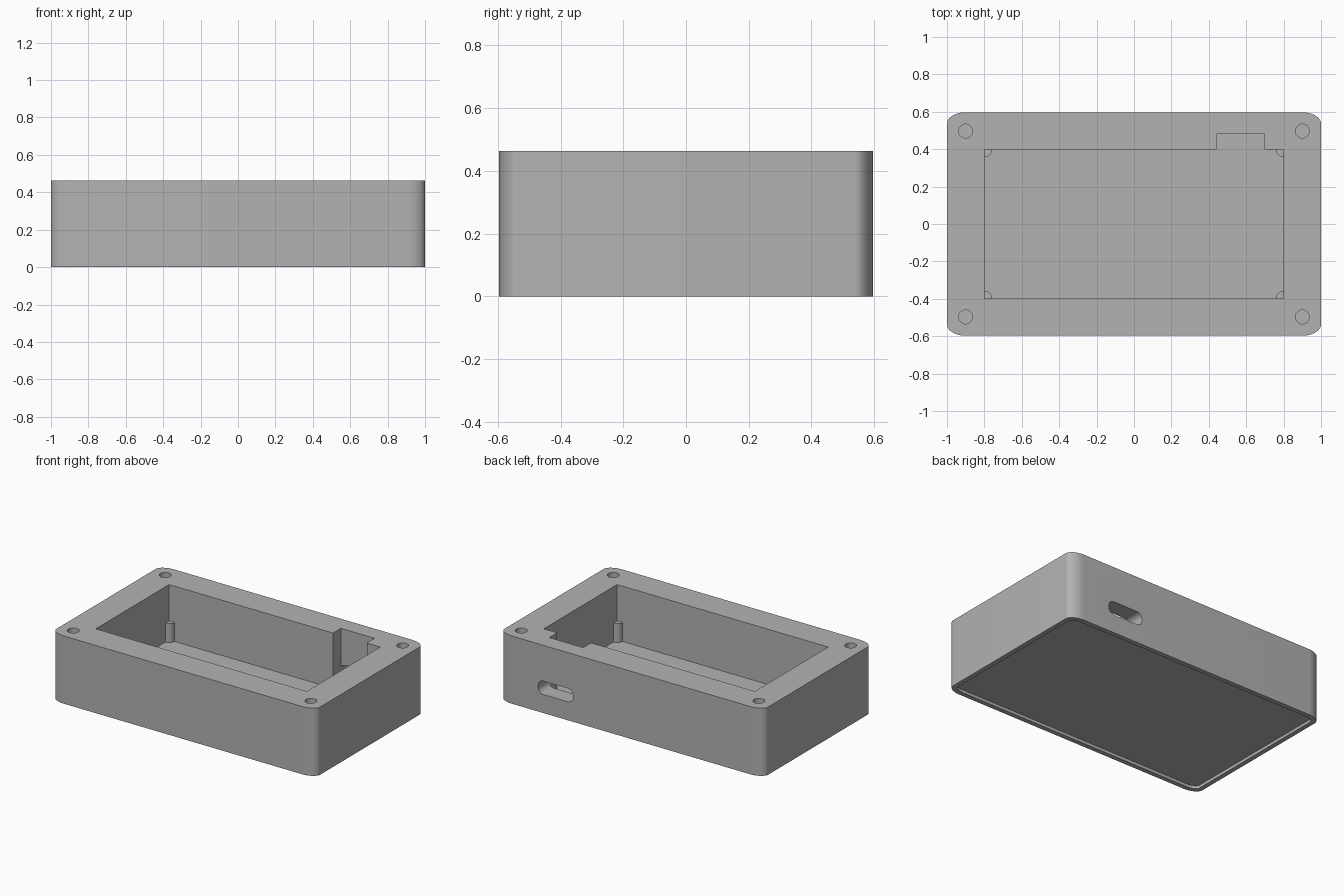
import bpy, bmesh
from math import cos, sin, pi

cube = bpy.data.objects.get("Cube")
if cube:
    bpy.data.objects.remove(cube, do_unlink=True)

grey = bpy.data.materials.new("plain grey")
grey.use_nodes = True
grey.diffuse_color = (0.45, 0.45, 0.45, 1)
grey.node_tree.nodes["Principled BSDF"].inputs["Base Color"].default_value = (0.45, 0.45, 0.45, 1)


def rounded(hx, hy, rx=0.0, ry=0.0, steps=12):
    """Rectangle outline with elliptical corners, counter-clockwise."""
    if rx == 0:
        return [(hx, -hy), (hx, hy), (-hx, hy), (-hx, -hy)]
    pts = []
    for q, (sx, sy) in enumerate([(1, 1), (-1, 1), (-1, -1), (1, -1)]):
        for i in range(steps + 1):
            a = (q + i / steps) * pi / 2
            pts.append((sx * (hx - rx) + rx * cos(a), sy * (hy - ry) + ry * sin(a)))
    return pts


def circle(r, n=32):
    return [(r * cos(2 * pi * i / n), r * sin(2 * pi * i / n)) for i in range(n)]


def prism(name, outline, low, high, centre=(0, 0), along_y=False):
    """Extrude an outline along z, or an xz outline along y."""
    bm = bmesh.new()

    def place(u, v, w):
        u, v = u + centre[0], v + centre[1]
        return (u, w, v) if along_y else (u, v, w)

    rings = [[bm.verts.new(place(u, v, w)) for u, v in outline] for w in (low, high)]
    n = len(outline)
    bm.faces.new(rings[0])
    bm.faces.new(rings[1])
    for i in range(n):
        j = (i + 1) % n
        bm.faces.new((rings[0][i], rings[0][j], rings[1][j], rings[1][i]))
    bmesh.ops.recalc_face_normals(bm, faces=bm.faces)
    mesh = bpy.data.meshes.new(name)
    bm.to_mesh(mesh)
    bm.free()
    mesh.materials.append(grey)
    obj = bpy.data.objects.new(name, mesh)
    bpy.context.collection.objects.link(obj)
    return obj


def combine(body, tool, operation):
    tool.hide_render = True
    mod = body.modifiers.new(tool.name, "BOOLEAN")
    mod.operation, mod.solver, mod.object = operation, "EXACT", tool
    bpy.context.view_layer.objects.active = body
    bpy.ops.object.modifier_apply(modifier=mod.name)
    bpy.data.objects.remove(tool, do_unlink=True)


HX, HY, TOP, FLOOR = 1.0, 0.597, 0.464, 0.085
PX, PY = 0.8, 0.397
PORT_X = 0.57
corners = [(x, y) for x in (-1, 1) for y in (-1, 1)]

# Outer case
case = prism("enclosure_case", rounded(HX, HY, 0.1, 0.06), 0, TOP)

# Main pocket with a notch behind the port
combine(case, prism("pocket_cutter", rounded(PX, PY), FLOOR, TOP + 0.1), "DIFFERENCE")
combine(case, prism("notch_cutter", rounded(0.128, 0.091), FLOOR, TOP + 0.1,
                    (PORT_X, 0.391)), "DIFFERENCE")

# Port slot through the back wall
combine(case, prism("port_cutter", rounded(0.132, 0.046, 0.04, 0.04), 0.44, 0.7,
                    (PORT_X, 0.173), along_y=True), "DIFFERENCE")

# Shallow recess under the base
combine(case, prism("base_recess_cutter", rounded(HX - 0.032, HY - 0.032, 0.07, 0.035),
                    -0.1, 0.02), "DIFFERENCE")

# Corner screw holes and board support posts
for sx, sy in corners:
    combine(case, prism("screw_hole_cutter", circle(0.037), 0.2, TOP + 0.1,
                        (sx * 0.9, sy * 0.497)), "DIFFERENCE")
    combine(case, prism("support_post", circle(0.04), 0.05, 0.215,
                        (sx * PX, sy * PY)), "UNION")

bpy.ops.object.select_all(action="DESELECT")
case.select_set(True)
bpy.context.view_layer.objects.active = case
bpy.ops.object.shade_smooth_by_angle(angle=pi / 6)
